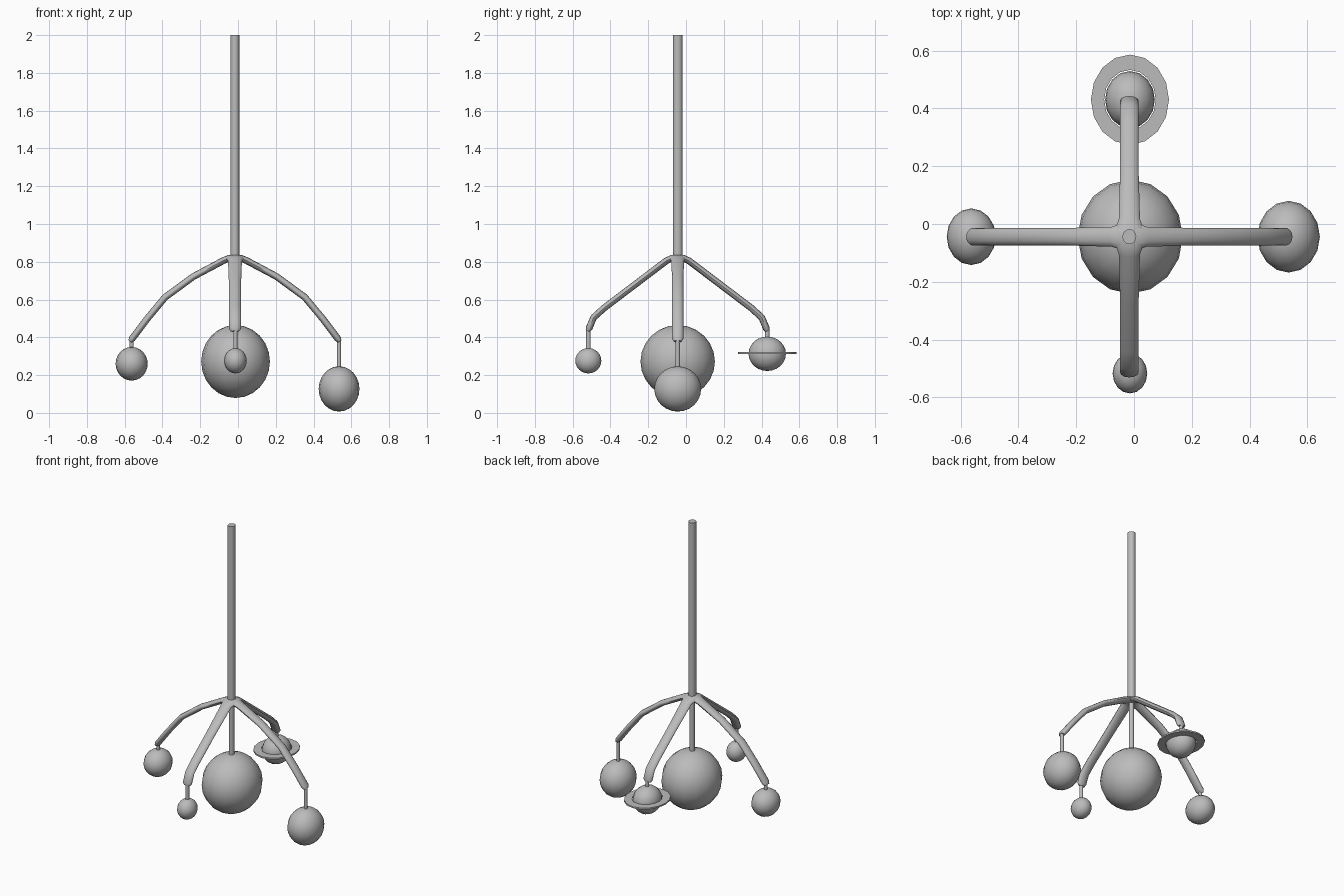
import bpy
import bmesh
from math import cos, sin, pi, radians
from mathutils import Vector, Matrix

cube = bpy.data.objects.get("Cube")
if cube:
    bpy.data.objects.remove(cube, do_unlink=True)

CX, CY = -0.016, -0.044      # axis of the pole
HUB_Z = 0.82

grey = bpy.data.materials.new("plain grey")
grey.use_nodes = True
colour = (0.5, 0.5, 0.5, 1)
grey.diffuse_color = colour
grey.node_tree.nodes["Principled BSDF"].inputs["Base Color"].default_value = colour


def finish(bm, name, angle=40):
    bmesh.ops.recalc_face_normals(bm, faces=bm.faces)
    mesh = bpy.data.meshes.new(name)
    bm.to_mesh(mesh)
    bm.free()
    mesh.materials.append(grey)
    obj = bpy.data.objects.new(name, mesh)
    bpy.context.collection.objects.link(obj)
    bpy.ops.object.select_all(action='DESELECT')
    obj.select_set(True)
    bpy.context.view_layer.objects.active = obj
    bpy.ops.object.shade_smooth_by_angle(angle=radians(angle))
    return obj


def rod(name, x, y, z0, z1, radius, sides=12):
    bm = bmesh.new()
    place = Matrix.Translation((x, y, (z0 + z1) / 2)) @ Matrix.Diagonal((0.92, 1, 1, 1))
    bmesh.ops.create_cone(bm, cap_ends=True, segments=sides, radius1=radius,
                          radius2=radius, depth=z1 - z0, matrix=place)
    return finish(bm, name)


def ball(name, centre, radii):
    bm = bmesh.new()
    place = Matrix.Translation(centre) @ Matrix.Diagonal((*radii, 1))
    bmesh.ops.create_uvsphere(bm, u_segments=16, v_segments=12, radius=1, matrix=place)
    return finish(bm, name, 60)


def bridge_loops(bm, loops, closed=False):
    pairs = list(zip(loops, loops[1:]))
    if closed:
        pairs.append((loops[-1], loops[0]))
    for a, b in pairs:
        for i in range(len(a)):
            j = (i + 1) % len(a)
            bm.faces.new((a[i], a[j], b[j], b[i]))


def arm(name, angle, path, half_width):
    """Sweep a flattened round section along a path of (distance, height)."""
    out = Vector((cos(angle), sin(angle), 0))
    side = Vector((-sin(angle), cos(angle), 0))
    up = Vector((0, 0, 1))
    points = [Vector((CX, CY, 0)) + out * d + up * z for d, z in path]
    bm = bmesh.new()
    loops = []
    last = len(points) - 1
    for i, p in enumerate(points):
        tangent = (points[min(i + 1, last)] - points[max(i - 1, 0)]).normalized()
        if i == 0:
            tangent = out
        normal = tangent.cross(side).normalized()
        # flare at the hub, rounded tip at the end
        flare = {0: 1.75, 1: 1.5, 2: 1.15}.get(i, 1)
        height = 0.018
        if i == last:
            flare, height = 0.7, 0.011
        loops.append([bm.verts.new(p + side * half_width * flare * cos(t) + normal * height * sin(t))
                      for t in (2 * pi * k / 12 for k in range(12))])
    bridge_loops(bm, loops)
    bm.faces.new(loops[0])
    bm.faces.new(loops[-1])
    return finish(bm, name, 50)


# Pole and central ball
rod("pole", CX, CY, HUB_Z - 0.01, 2.0, 0.026, 16)
rod("centre_rod", CX, CY, 0.40, HUB_Z, 0.017)
ball("centre_ball", (-0.013, -0.044, 0.272), (0.182, 0.197, 0.193))

# Four drooping arms
wide_path = [(0, HUB_Z), (0.03, 0.819), (0.06, 0.807), (0.22, 0.722), (0.37, 0.612),
             (0.465, 0.498), (0.545, 0.392), (0.555, 0.378)]
deep_path = [(0, HUB_Z), (0.03, 0.819), (0.06, 0.805), (0.225, 0.68), (0.39, 0.555),
             (0.445, 0.505), (0.47, 0.446), (0.474, 0.432)]
arm("left_arm", 0, wide_path, 0.03)
arm("back_arm", pi / 2, deep_path, 0.032)
arm("right_arm", pi, wide_path, 0.03)
arm("front_arm", -pi / 2, deep_path, 0.032)

# Hanging balls: name, centre, radii, top of the rod
hanging = [
    ("left", (0.535, -0.044, 0.127), (0.108, 0.124, 0.12), 0.39),
    ("right", (-0.563, -0.044, 0.26), (0.085, 0.098, 0.089), 0.39),
    ("front", (-0.014, -0.517, 0.276), (0.06, 0.069, 0.067), 0.45),
    ("back", (-0.014, 0.43, 0.313), (0.086, 0.099, 0.091), 0.45),
]
for name, centre, radii, top in hanging:
    ball(name + "_ball", centre, radii)
    rod(name + "_rod", centre[0], centre[1], centre[2], top, 0.012)

# Flat ring round the back ball
bm = bmesh.new()
loops = []
for radius, dz in ((0.103, -0.005), (0.156, -0.005), (0.156, 0.005), (0.103, 0.005)):
    loops.append([bm.verts.new((-0.014 + 0.866 * radius * cos(t), 0.43 + radius * sin(t), 0.318 + dz))
                  for t in (2 * pi * k / 16 for k in range(16))])
bridge_loops(bm, loops, closed=True)
finish(bm, "back_ball_ring", 40)
